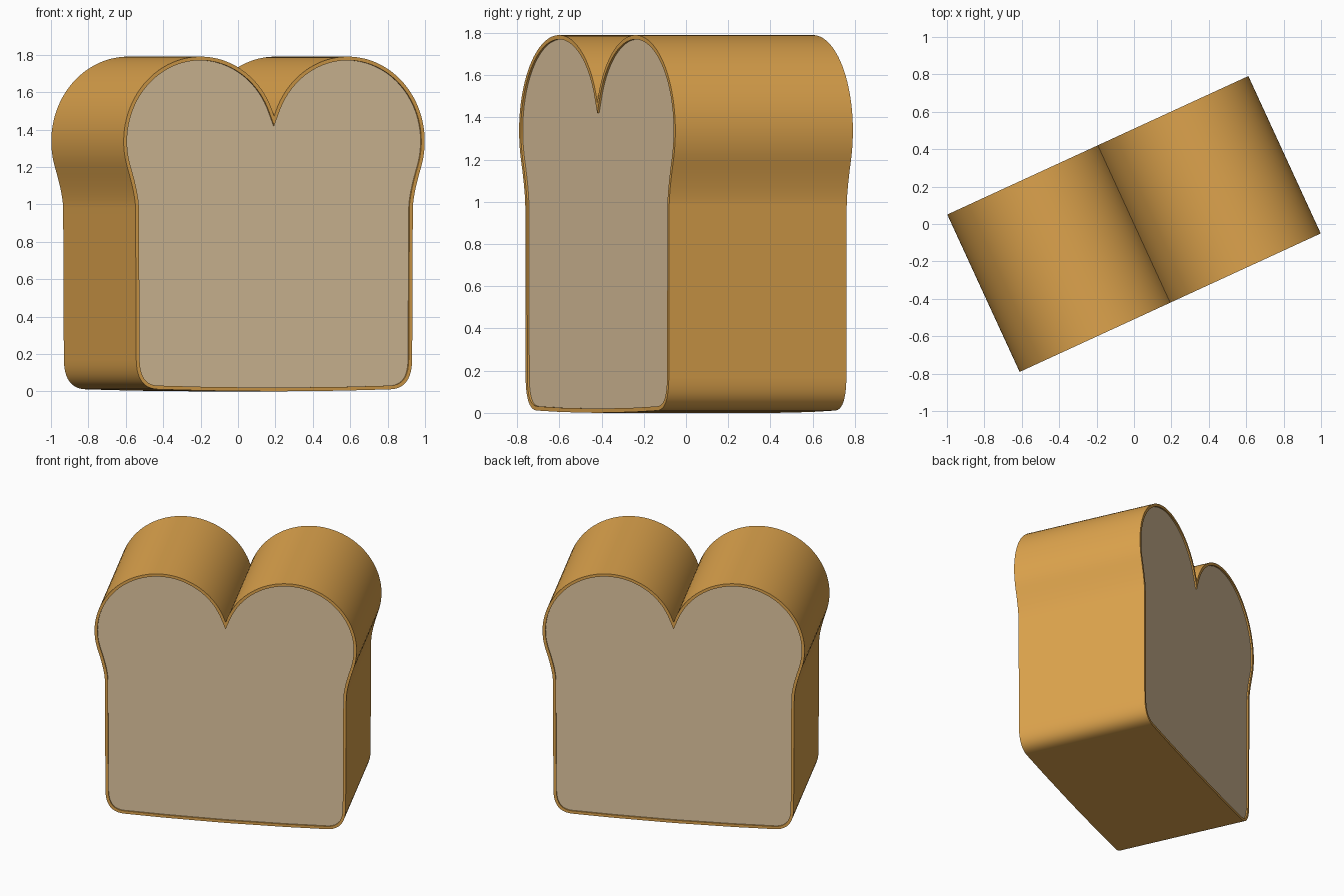
import bpy, bmesh, math
from mathutils import Vector

if "Cube" in bpy.data.objects:
    bpy.data.objects.remove(bpy.data.objects["Cube"])

HALF_DEPTH, RIM, RECESS = 0.463, 0.02, 0.01
LOBE_X, LOBE_Z, LOBE_R = 0.433, 1.337, 0.453


def material(name, rgb):
    m = bpy.data.materials.new(name)
    m.diffuse_color = (*rgb, 1)
    m.use_nodes = True
    m.node_tree.nodes["Principled BSDF"].inputs["Base Color"].default_value = m.diffuse_color
    return m


def curve(a, b, c, n):
    """Quadratic curve from a to c pulled towards b."""
    a, b, c = Vector(a), Vector(b), Vector(c)
    return [a * (1 - t) ** 2 + b * 2 * t * (1 - t) + c * t * t
            for t in (i / n for i in range(n + 1))]


# Right half of the slice outline, bottom centre up to the notch
half = [Vector((0, 0)), Vector((0.4, 0.004))]
half += curve((0.68, 0.011), (0.81, 0.012), (0.812, 0.17), 10)
half += curve((0.816, 0.98), (0.818, 1.055), (0.864, 1.197), 8)
end = math.acos(-LOBE_X / LOBE_R)
start = math.radians(-18)
for i in range(1, 49):
    a = start + (end - start) * i / 48
    half.append(Vector((LOBE_X + LOBE_R * math.cos(a), LOBE_Z + LOBE_R * math.sin(a))))
half[-1].x = 0
outline = half + [Vector((-p.x, p.y)) for p in reversed(half[1:-1])]


def inset(points, dist):
    """Offset a counter-clockwise outline inwards with limited mitres."""
    out = []
    for i, p in enumerate(points):
        d0 = (p - points[i - 1]).normalized()
        d1 = (points[(i + 1) % len(points)] - p).normalized()
        n0, n1 = Vector((-d0.y, d0.x)), Vector((-d1.y, d1.x))
        n = (n0 + n1).normalized()
        out.append(p + n * min(dist / max(n.dot(n0), 0.1), 0.05))
    return out


# Loaf: crust tube, crust rims and slightly recessed crumb on both ends
inner = inset(outline, RIM)
bm = bmesh.new()
layers = [(inner, -HALF_DEPTH + RECESS), (inner, -HALF_DEPTH), (outline, -HALF_DEPTH),
          (outline, HALF_DEPTH), (inner, HALF_DEPTH), (inner, HALF_DEPTH - RECESS)]
rings = [[bm.verts.new((p.x, y, p.y)) for p in pts] for pts, y in layers]
count = len(outline)
for r0, r1 in zip(rings, rings[1:]):
    for i in range(count):
        j = (i + 1) % count
        bm.faces.new((r0[i], r0[j], r1[j], r1[i]))
for ring in (rings[0], rings[-1]):
    bm.faces.new(ring).material_index = 1
bmesh.ops.recalc_face_normals(bm, faces=bm.faces)

mesh = bpy.data.meshes.new("bread_loaf")
bm.to_mesh(mesh)
bm.free()
mesh.materials.append(material("golden crust", (0.73, 0.371, 0.074)))
mesh.materials.append(material("pale crumb", (0.75, 0.57, 0.352)))
loaf = bpy.data.objects.new("bread_loaf", mesh)
bpy.context.collection.objects.link(loaf)
loaf.rotation_euler.z = math.radians(24.7)
bpy.context.view_layer.objects.active = loaf
loaf.select_set(True)
bpy.ops.object.shade_smooth_by_angle(angle=math.radians(30))
